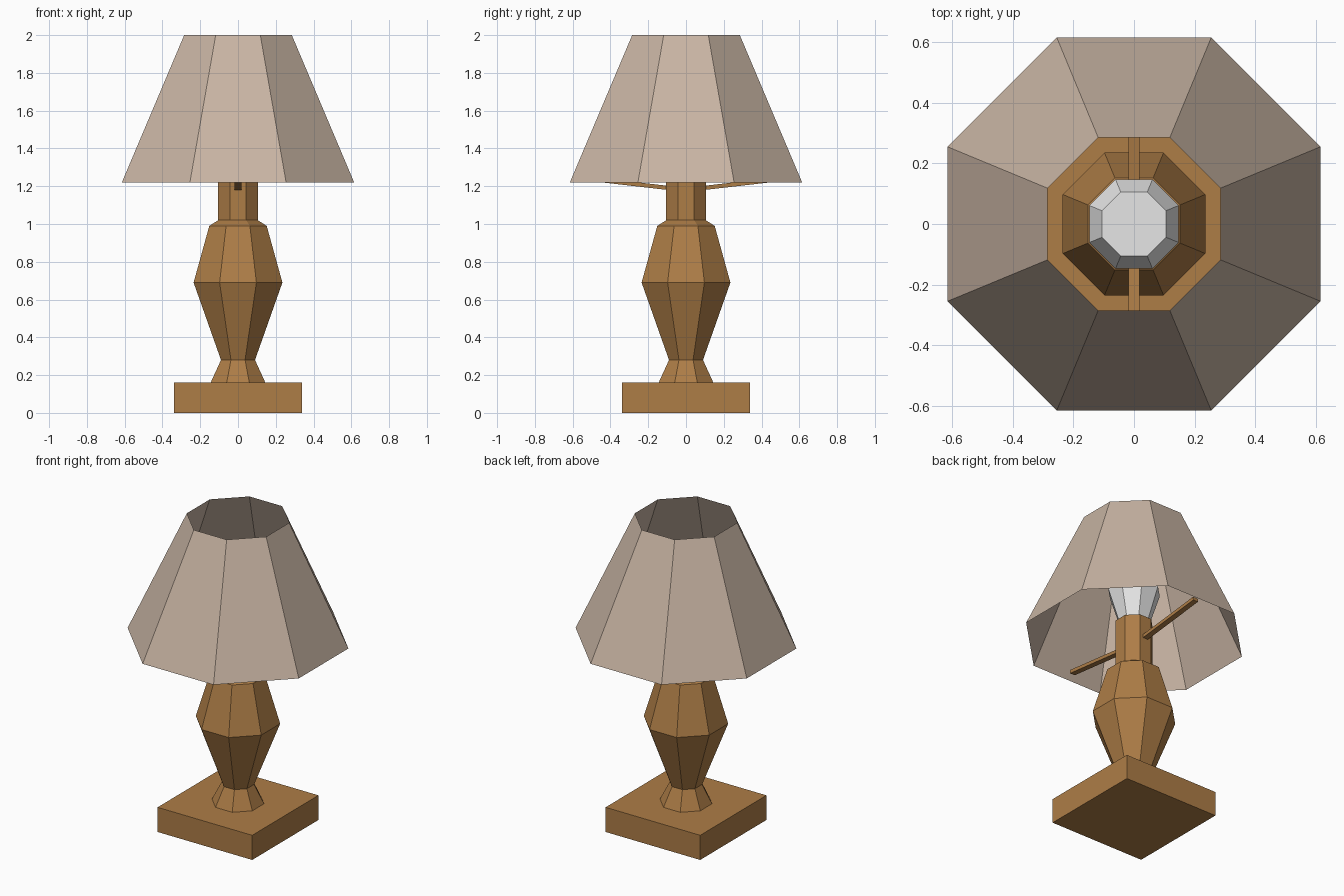
import bpy, bmesh, math
from mathutils import Matrix

cube = bpy.data.objects.get("Cube")
if cube:
    bpy.data.objects.remove(cube, do_unlink=True)

SIDES = 8


def material(name, rgb):
    m = bpy.data.materials.new(name)
    m.use_nodes = True
    m.diffuse_color = (*rgb, 1)
    m.node_tree.nodes["Principled BSDF"].inputs["Base Color"].default_value = (*rgb, 1)
    return m


wood = material("warm_wood", (0.42, 0.205, 0.062))
fabric = material("beige_fabric", (0.58, 0.46, 0.37))
glass = material("white_bulb", (0.79, 0.79, 0.79))


def finish(name, bm, mat):
    mesh = bpy.data.meshes.new(name)
    bm.to_mesh(mesh)
    bm.free()
    mesh.materials.append(mat)
    ob = bpy.data.objects.new(name, mesh)
    bpy.context.collection.objects.link(ob)
    return ob


def turned(name, profile, mat, capped=True):
    """Octagonal lathe; profile is (half width across flats, height)."""
    bm = bmesh.new()
    rings = []
    for half, z in profile:
        r = half / math.cos(math.pi / SIDES)
        angles = [(i + 0.5) * math.tau / SIDES for i in range(SIDES)]
        rings.append([bm.verts.new((r * math.cos(a), r * math.sin(a), z)) for a in angles])
    for low, high in zip(rings, rings[1:]):
        for i in range(SIDES):
            j = (i + 1) % SIDES
            bm.faces.new((low[i], low[j], high[j], high[i]))
    if capped:
        bm.faces.new(rings[0][::-1])
        bm.faces.new(rings[-1])
    return finish(name, bm, mat)


def box(name, size, matrix, mat):
    bm = bmesh.new()
    bmesh.ops.create_cube(bm, size=1, matrix=matrix @ Matrix.Diagonal((*size, 1)))
    return finish(name, bm, mat)


# Square foot
box("base", (0.68, 0.68, 0.16), Matrix.Translation((0, 0, 0.08)), wood)

# Turned column with its socket neck
turned("column", [(0.145, 0.16), (0.09, 0.28), (0.235, 0.69), (0.152, 0.99),
                  (0.105, 1.02), (0.105, 1.33)], wood)

# Bulb
turned("bulb", [(0.085, 1.33), (0.147, 1.54), (0.105, 1.64)], glass)

# Open shade
turned("shade", [(0.615, 1.22), (0.285, 2.0)], fabric, capped=False)

# Two rising arms that carry the shade
for name, side in (("front_arm", -1), ("back_arm", 1)):
    place = (Matrix.Translation((0, side * 0.32, 1.217))
             @ Matrix.Rotation(side * 0.115, 4, "X"))
    box(name, (0.036, 0.49, 0.022), place, wood)
